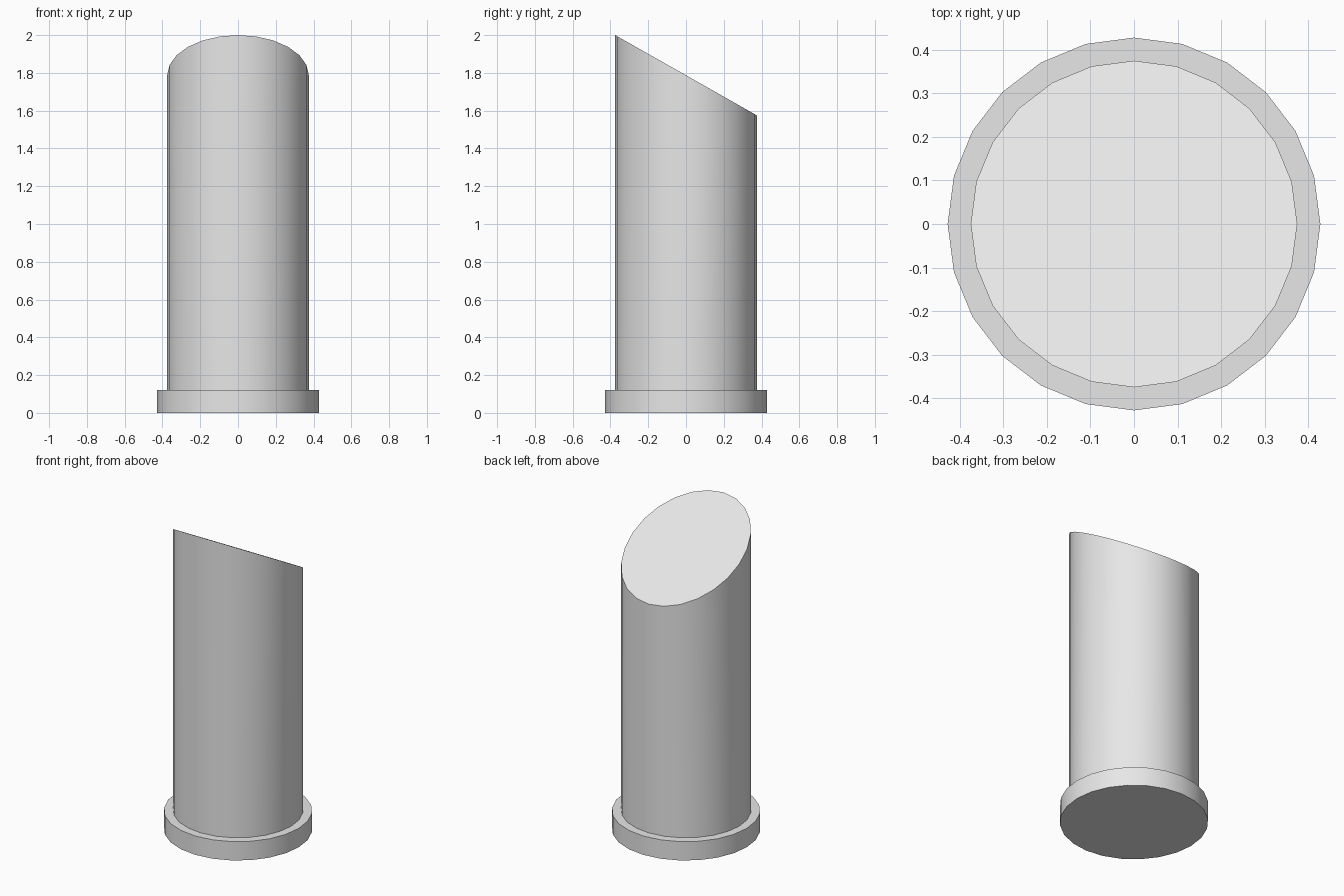
import bpy
import bmesh
import math

if "Cube" in bpy.data.objects:
    bpy.data.objects.remove(bpy.data.objects["Cube"])

SIDES = 24
grey = bpy.data.materials.new("light grey")
grey.diffuse_color = (0.8, 0.8, 0.8, 1.0)
grey.use_nodes = True
grey.node_tree.nodes["Principled BSDF"].inputs["Base Color"].default_value = grey.diffuse_color


def cylinder(name, radius, bottom, top, slope=0.0):
    """Capped cylinder whose top plane is sheared along y by slope."""
    bm = bmesh.new()
    bmesh.ops.create_cone(bm, cap_ends=True, segments=SIDES,
                          radius1=radius, radius2=radius, depth=1.0)
    for v in bm.verts:
        v.co.z = top + slope * v.co.y if v.co.z > 0 else bottom
    bmesh.ops.recalc_face_normals(bm, faces=bm.faces)
    mesh = bpy.data.meshes.new(name)
    bm.to_mesh(mesh)
    bm.free()
    mesh.materials.append(grey)
    obj = bpy.data.objects.new(name, mesh)
    bpy.context.collection.objects.link(obj)
    bpy.ops.object.select_all(action='DESELECT')
    obj.select_set(True)
    bpy.context.view_layer.objects.active = obj
    bpy.ops.object.shade_smooth_by_angle(angle=math.radians(30))
    return obj


# Wide, low foot
cylinder("base_disc", 0.428, 0.0, 0.12)

# Tall column with a slanted top, high at the front
R = 0.375
FRONT, BACK = 2.0, 1.575
cylinder("slanted_column", R, 0.12, (FRONT + BACK) / 2,
         (BACK - FRONT) / (2 * R))
